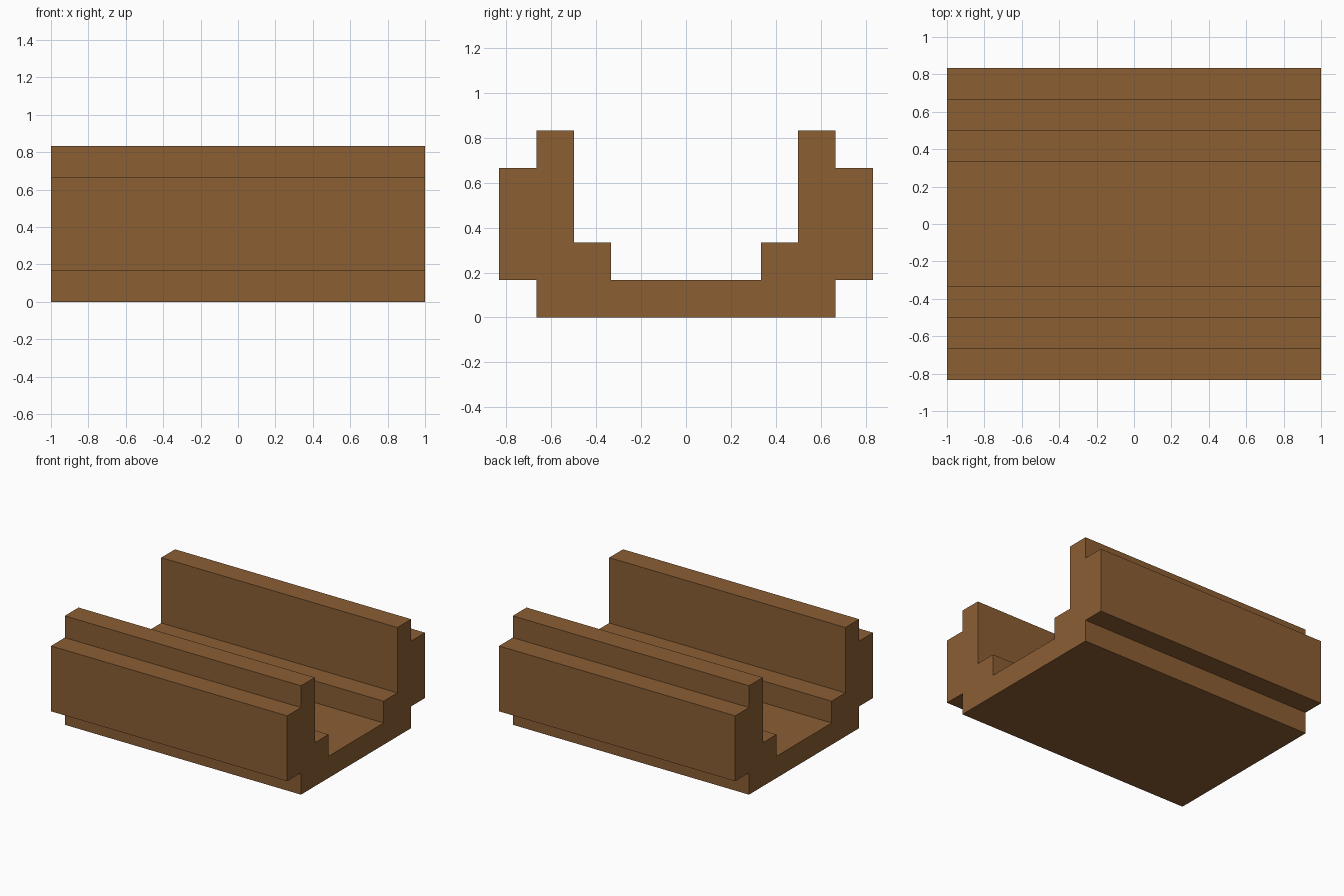
import bpy, bmesh

if "Cube" in bpy.data.objects:
    bpy.data.objects.remove(bpy.data.objects["Cube"])

U = 1 / 6        # grid step of the stepped cross-section
HALF_LEN = 1.0

# Right half of the hull cross-section (y, z) in grid steps, from bottom to inner floor
half = [(4, 0), (4, 1), (5, 1), (5, 4), (4, 4), (4, 5), (3, 5), (3, 2), (2, 2), (2, 1)]
profile = half + [(-y, z) for y, z in reversed(half)]

wood = bpy.data.materials.new("brown wood")
wood.diffuse_color = (0.258, 0.112, 0.034, 1)
wood.use_nodes = True
wood.node_tree.nodes["Principled BSDF"].inputs["Base Color"].default_value = wood.diffuse_color

# Extrude the profile along x
bm = bmesh.new()
end = bm.faces.new([bm.verts.new((-HALF_LEN, y * U, z * U)) for y, z in profile])
ext = bmesh.ops.extrude_face_region(bm, geom=[end], use_keep_orig=True)
moved = [g for g in ext["geom"] if isinstance(g, bmesh.types.BMVert)]
bmesh.ops.translate(bm, verts=moved, vec=(2 * HALF_LEN, 0, 0))
bmesh.ops.recalc_face_normals(bm, faces=bm.faces)

mesh = bpy.data.meshes.new("stepped_hull")
bm.to_mesh(mesh)
bm.free()
mesh.materials.append(wood)
hull = bpy.data.objects.new("stepped_hull", mesh)
bpy.context.collection.objects.link(hull)
